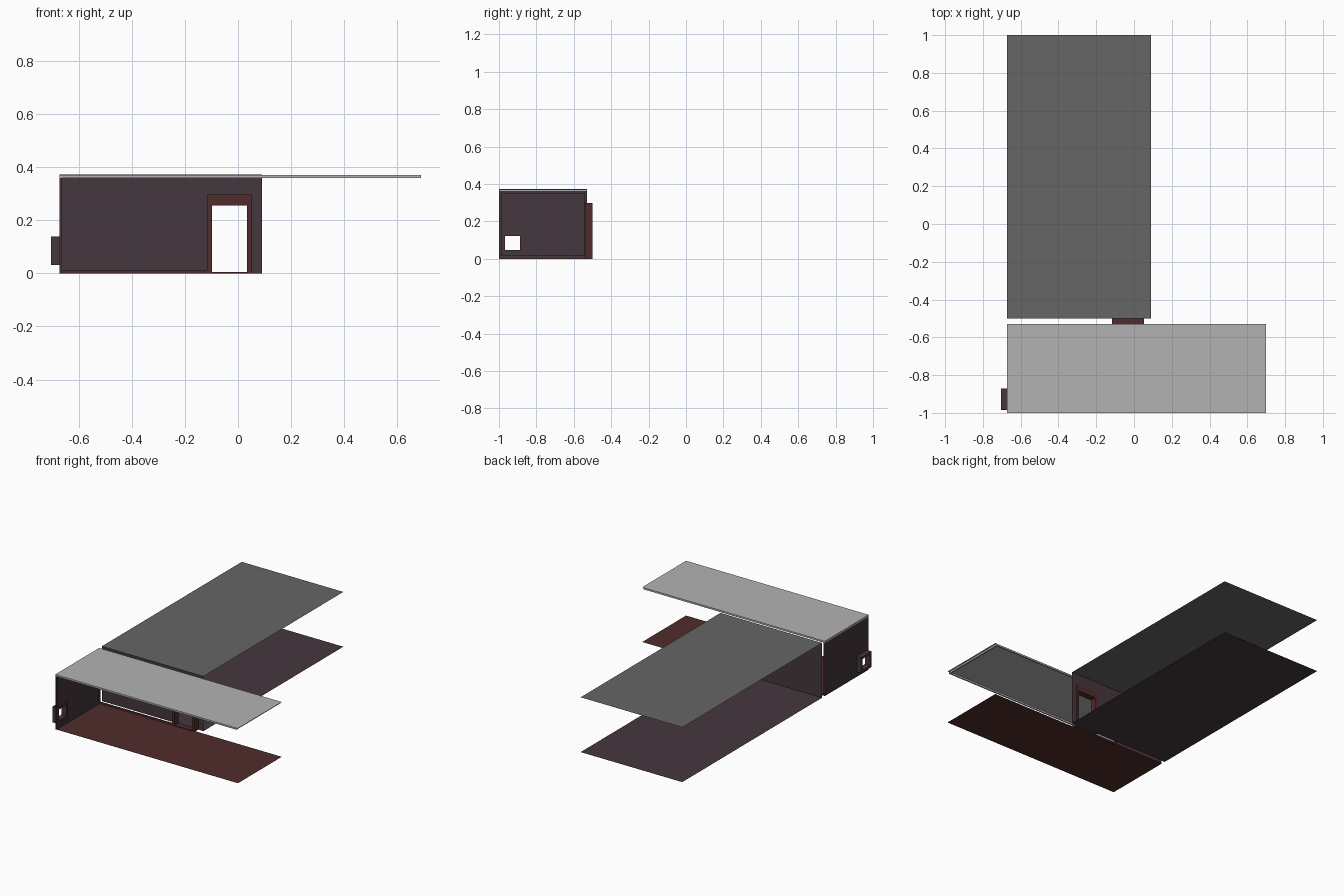
import bpy

if "Cube" in bpy.data.objects:
    bpy.data.objects.remove(bpy.data.objects["Cube"])

H = 0.372                       # ceiling height
XL, XR = -0.672, 0.70           # hall extent in x
Y0, Y1 = -1.0, -0.53            # hall extent in y
RX, RY = 0.091, -0.50           # large room right side and door wall


def material(name, rgb):
    m = bpy.data.materials.new(name)
    m.diffuse_color = (*rgb, 1)
    m.use_nodes = True
    m.node_tree.nodes["Principled BSDF"].inputs["Base Color"].default_value = m.diffuse_color
    return m


PLUM = material("dark plum", (0.059, 0.038, 0.047))
RED = material("dark red wood", (0.080, 0.026, 0.025))
LIGHT = material("light grey", (0.45, 0.45, 0.45))
GREY = material("mid grey", (0.133, 0.133, 0.133))


def mesh(name, verts, faces, mat):
    me = bpy.data.meshes.new(name)
    me.from_pydata(verts, [], faces)
    me.materials.append(mat)
    ob = bpy.data.objects.new(name, me)
    bpy.context.collection.objects.link(ob)
    return ob


def slab(name, x0, x1, y0, y1, z, mat):
    return mesh(name, [(x0, y0, z), (x1, y0, z), (x1, y1, z), (x0, y1, z)],
                [(0, 1, 2, 3)], mat)


def box(name, x0, x1, y0, y1, z0, z1, mat):
    v = [(x, y, z) for z in (z0, z1) for y in (y0, y1) for x in (x0, x1)]
    f = [(0, 2, 3, 1), (4, 5, 7, 6), (0, 1, 5, 4), (2, 6, 7, 3), (0, 4, 6, 2), (1, 3, 7, 5)]
    return mesh(name, v, f, mat)


def holed_wall(name, axis, pos, outer, hole, mat):
    """Flat wall with a rectangular hole; rects are (u0, u1, z0, z1)."""
    us = (outer[0], hole[0], hole[1], outer[1])
    zs = (outer[2], hole[2], hole[3], outer[3])
    v = [(pos, u, z) if axis == 'x' else (u, pos, z) for z in zs for u in us]
    f = []
    for j in range(3):
        for i in range(3):
            if (i, j) != (1, 1) and zs[j + 1] > zs[j]:
                a = j * 4 + i
                f.append((a, a + 1, a + 5, a + 4))
    return mesh(name, v, f, mat)


# large room: floor, ceiling and the wall with the doorway
slab("room_floor", XL, RX, RY, 1.0, 0.0, PLUM)
slab("room_ceiling", XL, RX, RY, 1.0, H, GREY)
DOOR = (-0.117, 0.053, 0.0, 0.297)
holed_wall("door_wall", 'y', RY, (XL, RX, 0.0, H), DOOR, PLUM)

# door frame
fy0, fy1 = -0.54, RY + 0.001
box("door_jamb_left", DOOR[0], -0.098, fy0, fy1, 0, 0.297, RED)
box("door_jamb_right", 0.034, DOOR[1], fy0, fy1, 0, 0.297, RED)
box("door_lintel", -0.098, 0.034, fy0, fy1, 0.255, 0.297, RED)
box("door_threshold", -0.098, 0.034, fy0, fy1, 0, 0.005, RED)

# hall: floor, ceiling and skirting
slab("hall_floor", XL, XR, Y0, Y1, 0.0, RED)
slab("hall_ceiling", XL, XR, Y0, Y1, H, LIGHT)
box("skirting_back", XL, DOOR[0], Y1 - 0.008, Y1, 0, 0.011, RED)

# ceiling moulding around the hall
t, zb = 0.009, H - 0.012
xe = XR - 0.011
box("moulding_front", XL, xe, Y0, Y0 + t, zb, H - 0.0005, LIGHT)
box("moulding_back", XL, xe, Y1 - t, Y1, zb, H - 0.0005, LIGHT)
box("moulding_left", XL, XL + t, Y0 + t, Y1 - t, zb, H - 0.0005, LIGHT)
box("moulding_right", xe - t, xe, Y0 + t, Y1 - t, zb, H - 0.0005, LIGHT)

# hall end wall with its window opening
WIN = (-0.968, -0.888, 0.048, 0.123)
holed_wall("end_wall", 'x', XL, (Y0, Y1, 0.0, H), WIN, PLUM)

# raised border on the end wall
xi = XL + 0.010
box("border_front", XL, xi, Y0, Y0 + 0.014, 0, zb, PLUM)
box("border_back", XL, xi, Y1 - 0.014, Y1, 0, zb, PLUM)
box("border_bottom", XL, xi, Y0 + 0.014, Y1 - 0.014, 0, 0.018, PLUM)
box("border_top", XL, xi, Y0 + 0.014, Y1 - 0.014, zb - 0.01, zb, PLUM)

# box window frame standing out from the end wall
wx0, wx1 = -0.704, XL + 0.006
box("window_side_front", wx0, wx1, -0.984, WIN[0], 0.032, 0.139, PLUM)
box("window_side_back", wx0, wx1, WIN[1], -0.872, 0.032, 0.139, PLUM)
box("window_sill", wx0, wx1, WIN[0], WIN[1], 0.032, WIN[2], PLUM)
box("window_head", wx0, wx1, WIN[0], WIN[1], WIN[3], 0.139, PLUM)
